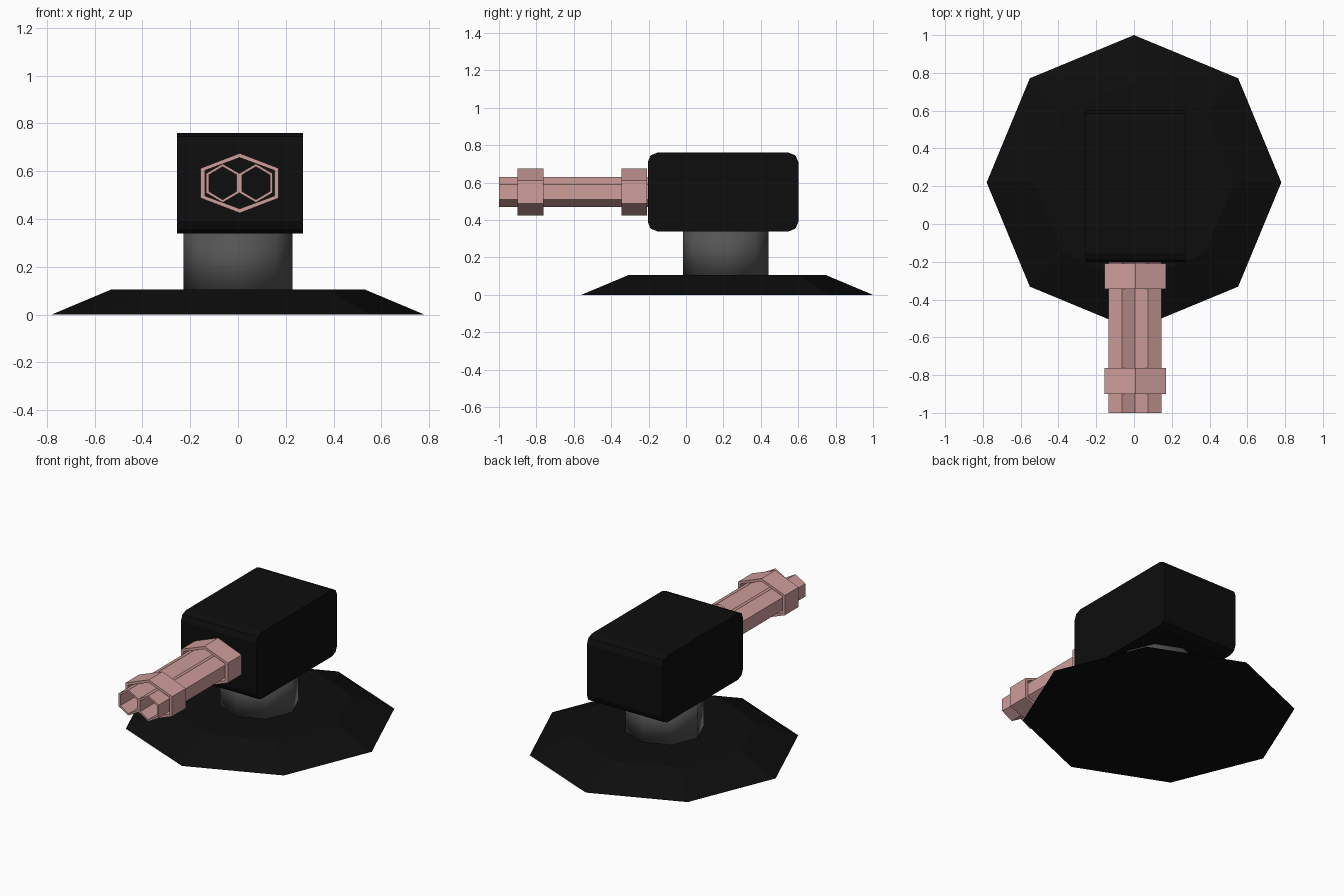
import bpy
import bmesh
from math import pi, sin, cos

if "Cube" in bpy.data.objects:
    bpy.data.objects.remove(bpy.data.objects["Cube"], do_unlink=True)


def make_material(name, color):
    mat = bpy.data.materials.new(name)
    mat.use_nodes = True
    mat.diffuse_color = color
    bsdf = mat.node_tree.nodes["Principled BSDF"]
    bsdf.inputs["Base Color"].default_value = color
    return mat


black = make_material("black", (0.004, 0.004, 0.004, 1))
grey = make_material("dark_grey", (0.09, 0.09, 0.09, 1))
pink = make_material("dusty_pink", (0.62, 0.34, 0.33, 1))


def finish(bm, name, mat):
    bmesh.ops.recalc_face_normals(bm, faces=bm.faces)
    mesh = bpy.data.meshes.new(name)
    bm.to_mesh(mesh)
    bm.free()
    mesh.materials.append(mat)
    obj = bpy.data.objects.new(name, mesh)
    bpy.context.collection.objects.link(obj)
    return obj


def octagon_cone(name, mat, r_low, r_high, z_low, z_high, y):
    bm = bmesh.new()
    bmesh.ops.create_cone(bm, cap_ends=True, segments=8, radius1=r_low,
                          radius2=r_high, depth=z_high - z_low)
    bmesh.ops.translate(bm, verts=bm.verts, vec=(0, y, (z_low + z_high) / 2))
    return finish(bm, name, mat)


def hex_tube(name, x, z, half_width, half_height, wall, y_front, y_back):
    """Open hexagonal tube along y, with a corner at the top."""
    bm = bmesh.new()
    rings = []
    for y, inset in ((y_front, 0), (y_back, 0), (y_back, wall), (y_front, wall)):
        w = (half_width - inset) / cos(pi / 6)
        h = half_height - inset
        angles = [pi / 2 + i * pi / 3 for i in range(6)]
        rings.append([bm.verts.new((x + w * cos(a), y, z + h * sin(a)))
                      for a in angles])
    for k in range(4):
        a, b = rings[k], rings[(k + 1) % 4]
        for i in range(6):
            j = (i + 1) % 6
            bm.faces.new((a[i], a[j], b[j], b[i]))
    return finish(bm, name, pink)


# Sloped base plate and swivel post
octagon_cone("base_plate", black, 0.78, 0.53, 0, 0.105, 0.22)
post = octagon_cone("swivel_post", grey, 0.228, 0.228, 0.1, 0.345, 0.213)
post.data.shade_smooth()

# Housing, rounded only on the edges that run across it
bm = bmesh.new()
bmesh.ops.create_cube(bm, size=1)
bmesh.ops.scale(bm, verts=bm.verts, vec=(0.527, 0.805, 0.42))
bmesh.ops.translate(bm, verts=bm.verts, vec=(0.008, 0.198, 0.55))
cross_edges = [e for e in bm.edges
               if abs(e.verts[0].co.x - e.verts[1].co.x) > 0.1]
bmesh.ops.bevel(bm, geom=cross_edges, offset=0.05, segments=2,
                profile=0.5, affect='EDGES')
finish(bm, "turret_housing", black)

# Twin barrels
for name, x in (("right_barrel", -0.064), ("left_barrel", 0.075)):
    hex_tube(name, x, 0.55, 0.07, 0.081, 0.012, -1.0, -0.2)

# Collars that clamp the barrels together
for name, y in (("front_collar", -0.9), ("rear_collar", -0.345)):
    hex_tube(name, 0.007, 0.55, 0.163, 0.125, 0.018, y, y + 0.137)
